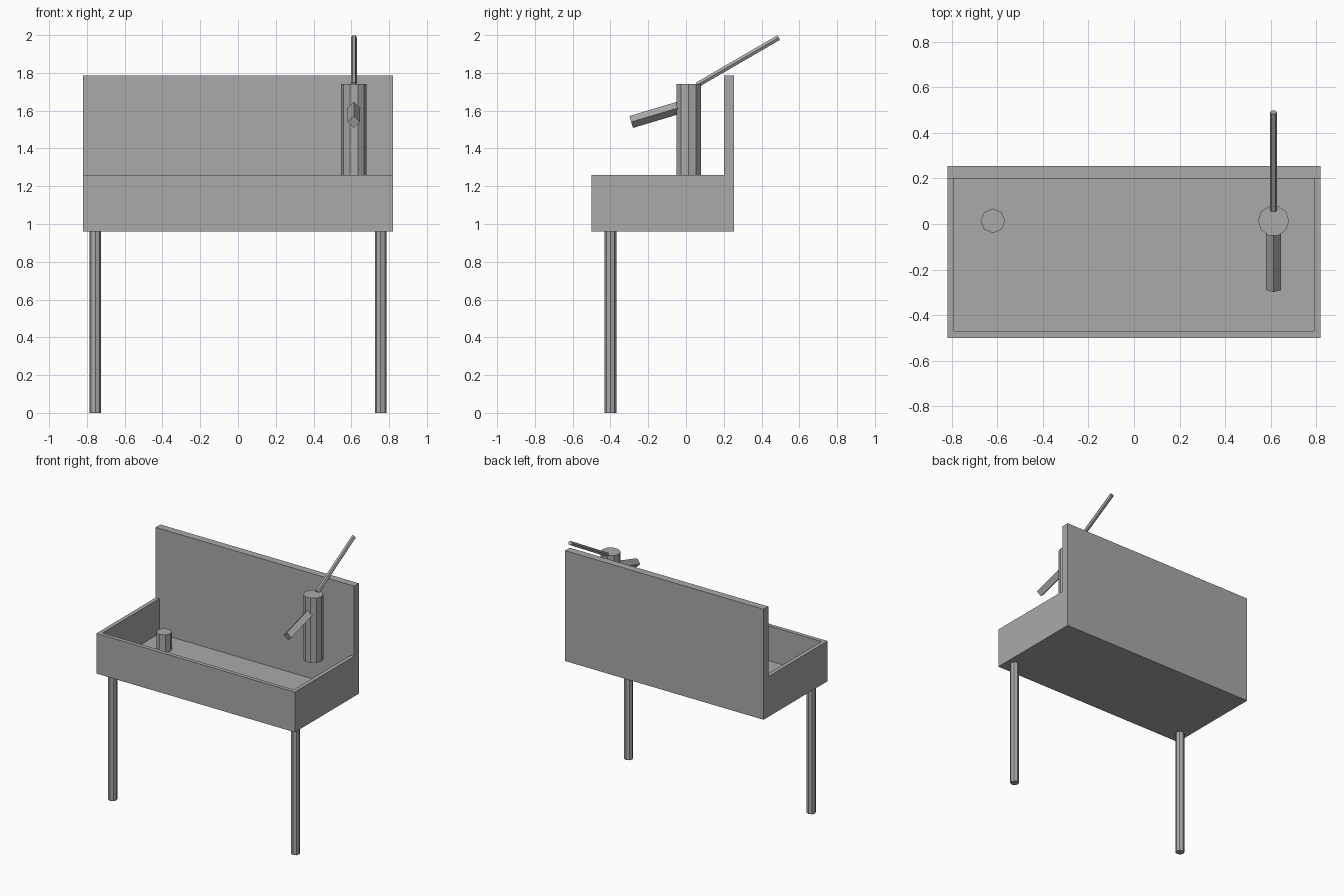
import bpy, bmesh, math
from mathutils import Vector

if "Cube" in bpy.data.objects:
    bpy.data.objects.remove(bpy.data.objects["Cube"])

grey = bpy.data.materials.new("plain grey")
grey.diffuse_color = (0.4, 0.4, 0.4, 1)
grey.use_nodes = True
grey.node_tree.nodes["Principled BSDF"].inputs["Base Color"].default_value = grey.diffuse_color


def add_object(name, bm):
    bmesh.ops.recalc_face_normals(bm, faces=bm.faces)
    mesh = bpy.data.meshes.new(name)
    bm.to_mesh(mesh)
    bm.free()
    mesh.materials.append(grey)
    obj = bpy.data.objects.new(name, mesh)
    bpy.context.collection.objects.link(obj)
    return obj


def box_mesh(lo, hi):
    bm = bmesh.new()
    bmesh.ops.create_cube(bm, size=1)
    lo, hi = Vector(lo), Vector(hi)
    for v in bm.verts:
        v.co = (lo + hi) / 2 + v.co * (hi - lo)
    return bm


def rod(name, start, end, radius, sides, turn=0.0):
    """Prism between two points; turn rotates its cross-section."""
    start, end = Vector(start), Vector(end)
    axis = end - start
    side = Vector((1, 0, 0))
    up = axis.normalized().cross(side)
    bm = bmesh.new()
    rings = []
    for p in (start, end):
        ring = []
        for i in range(sides):
            a = turn + math.tau * i / sides
            ring.append(bm.verts.new(p + radius * (math.cos(a) * side + math.sin(a) * up)))
        bm.faces.new(ring)
        rings.append(ring)
    for i in range(sides):
        j = (i + 1) % sides
        bm.faces.new((rings[0][i], rings[0][j], rings[1][j], rings[1][i]))
    return add_object(name, bm)


# Trough: a box with its top inset and sunk to the floor
bm = box_mesh((-0.82, -0.5, 0.96), (0.82, 0.255, 1.26))
top = max(bm.faces, key=lambda f: f.calc_center_median().z)
bmesh.ops.inset_region(bm, faces=[top], thickness=0.042)
for v in top.verts:
    if v.co.y > 0:
        v.co.y = 0.2
sunk = bmesh.ops.extrude_face_region(bm, geom=[top])["geom"]
for v in sunk:
    if isinstance(v, bmesh.types.BMVert):
        v.co.z = 1.0
if top.is_valid:
    bmesh.ops.delete(bm, geom=[top], context="FACES_ONLY")
add_object("trough", bm)

# Splash panel at the back
add_object("back_panel", box_mesh((-0.82, 0.2, 1.26), (0.82, 0.255, 1.785)))

# Two front legs
for side, label in ((-1, "left"), (1, "right")):
    rod(label + "_leg", (side * 0.755, -0.4, 0), (side * 0.755, -0.4, 0.965), 0.031, 8)

# Drain standpipe
rod("drain_pipe", (-0.62, 0.014, 0.99), (-0.62, 0.014, 1.13), 0.054, 8)

# Tap body, spout and lever
rod("tap_body", (0.613, 0.014, 1.257), (0.613, 0.014, 1.74), 0.068, 10)
rod("tap_spout", (0.613, 0.0, 1.627), (0.613, -0.29, 1.54), 0.033, 4)
rod("tap_lever", (0.613, 0.06, 1.737), (0.613, 0.491, 1.987), 0.016, 6)
